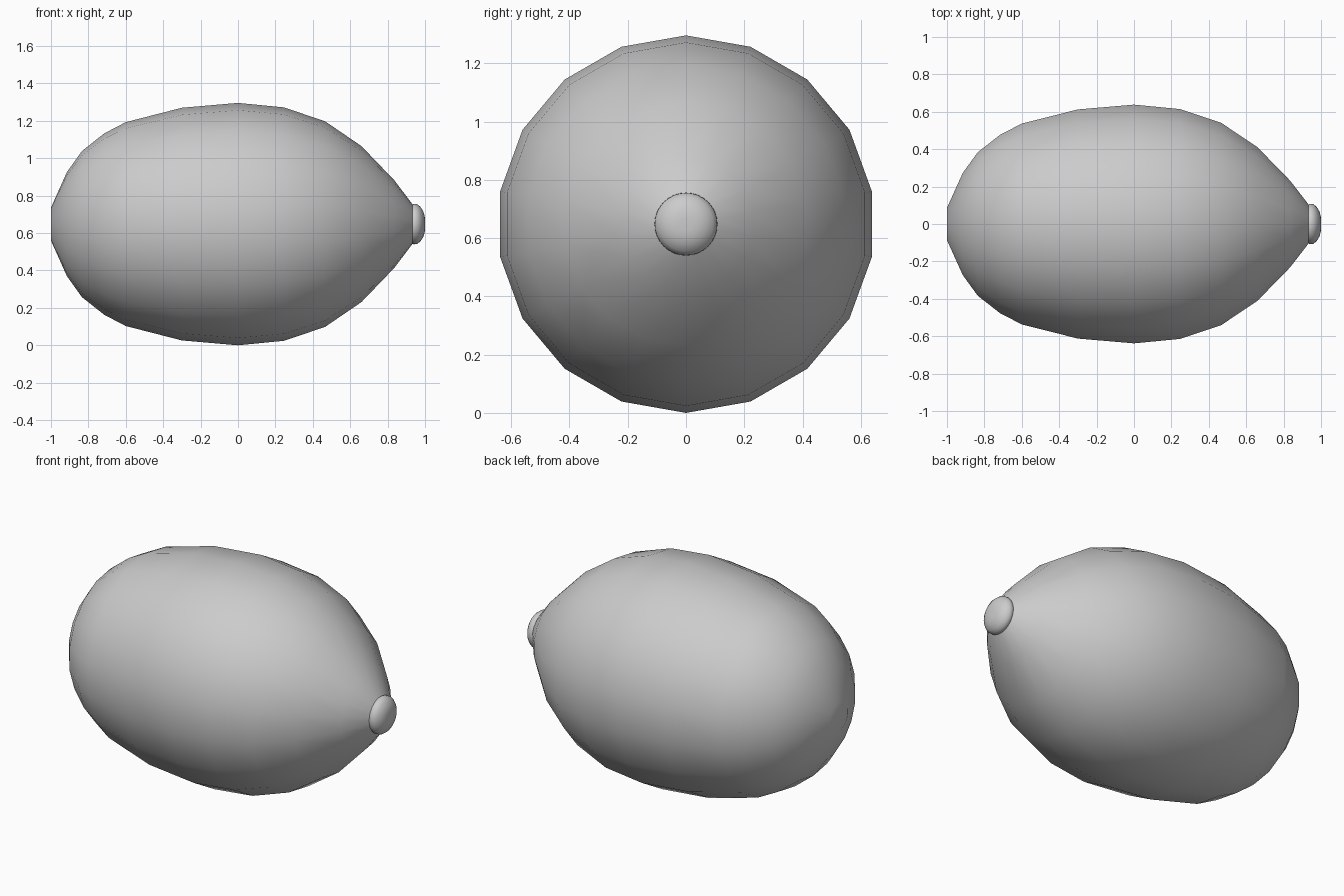
import bpy, bmesh, math

if "Cube" in bpy.data.objects:
    bpy.data.objects.remove(bpy.data.objects["Cube"])

CENTRE_Z = 0.648


def lathe(name, profile, sides):
    """Spin (x, radius) points about the horizontal long axis and close the ends."""
    bm = bmesh.new()
    rings = []
    for x, r in profile:
        ring = []
        for i in range(sides):
            a = math.pi / 2 + 2 * math.pi * i / sides
            ring.append(bm.verts.new((x, r * math.cos(a), CENTRE_Z + r * math.sin(a))))
        rings.append(ring)
    for a, b in zip(rings, rings[1:]):
        for i in range(sides):
            j = (i + 1) % sides
            bm.faces.new((a[i], a[j], b[j], b[i]))
    bm.faces.new(rings[0])
    bm.faces.new(rings[-1])
    bmesh.ops.recalc_face_normals(bm, faces=bm.faces)
    for f in bm.faces:
        f.smooth = True
    mesh = bpy.data.meshes.new(name)
    bm.to_mesh(mesh)
    bm.free()
    obj = bpy.data.objects.new(name, mesh)
    bpy.context.collection.objects.link(obj)
    return obj


# Fruit body: 18 sides, blunt at -x and tapering towards +x
lathe("fruit_body", [
    (-1.0, 0.088), (-0.915, 0.278), (-0.835, 0.39), (-0.715, 0.485),
    (-0.6, 0.545), (-0.3, 0.622), (0.0, 0.648), (0.245, 0.624),
    (0.465, 0.55), (0.66, 0.417), (0.835, 0.235), (0.93, 0.11),
    (0.95, 0.07),
], 18)

# Rounded nub at the pointed end
lathe("tip_nub", [
    (0.90, 0.08), (0.92, 0.099), (0.94, 0.108), (0.957, 0.107),
    (0.975, 0.093), (0.99, 0.07), (0.998, 0.045), (1.0, 0.02),
], 32)
